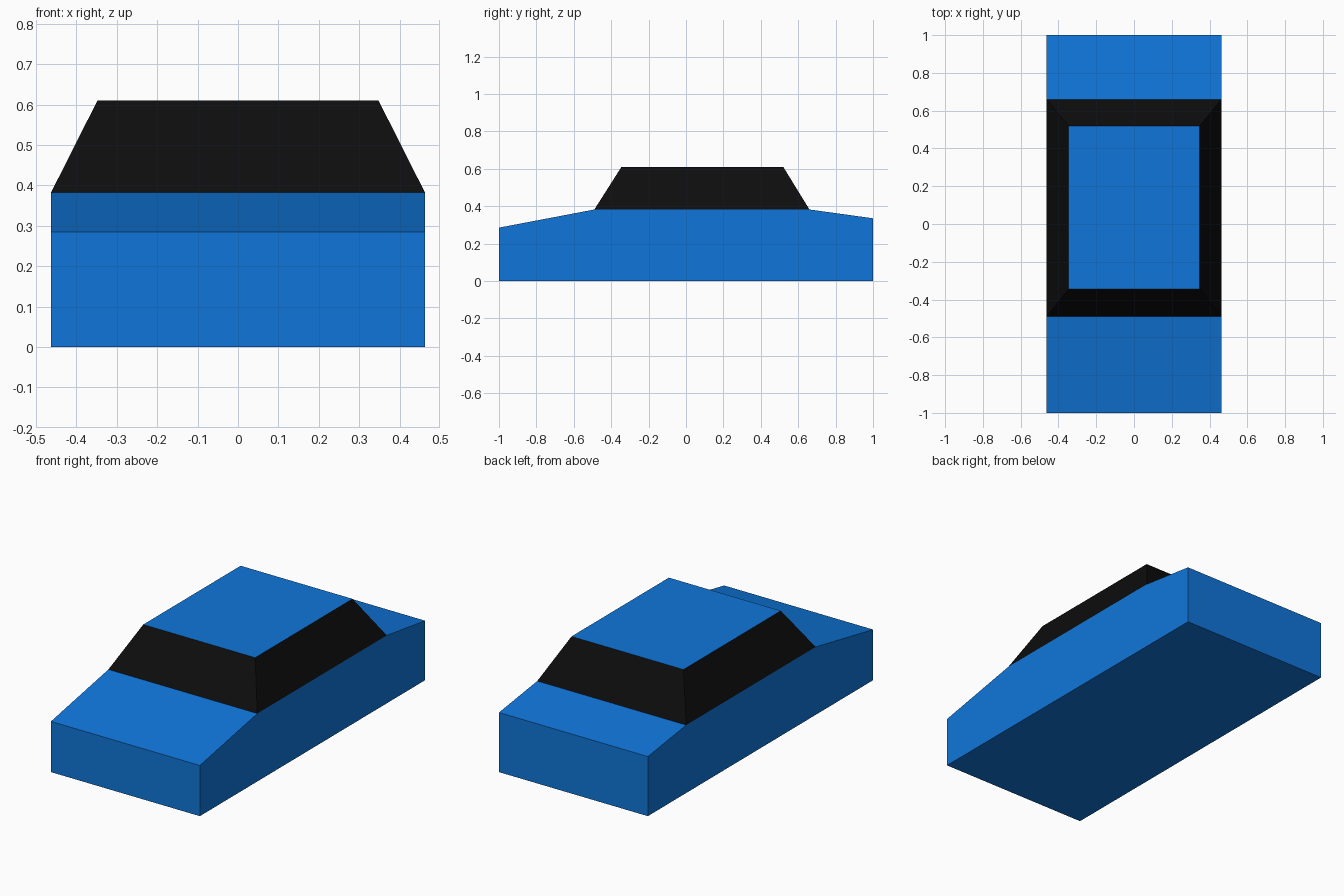
import bpy, bmesh

if "Cube" in bpy.data.objects:
    bpy.data.objects.remove(bpy.data.objects["Cube"])

W, TW = 0.463, 0.348          # half width at the belt line and at the roof
BELT, ROOF = 0.382, 0.61      # heights
FRAME = 0.012                 # window frame width


def material(name, color):
    mat = bpy.data.materials.new(name)
    mat.diffuse_color = (*color, 1)
    mat.use_nodes = True
    mat.node_tree.nodes["Principled BSDF"].inputs["Base Color"].default_value = mat.diffuse_color
    return mat


def finish(bm, name, mats):
    bmesh.ops.remove_doubles(bm, verts=bm.verts, dist=1e-5)
    bmesh.ops.recalc_face_normals(bm, faces=bm.faces)
    mesh = bpy.data.meshes.new(name)
    bm.to_mesh(mesh)
    bm.free()
    for m in mats:
        mesh.materials.append(m)
    obj = bpy.data.objects.new(name, mesh)
    bpy.context.collection.objects.link(obj)
    return obj


paint = material("blue_paint", (0.005, 0.18, 0.7))
glass = material("black_glass", (0.004, 0.004, 0.004))

# Lower body: side profile extruded across the width
profile = [(-1, 0), (1, 0), (1, 0.335), (0.66, BELT), (-0.49, BELT), (-1, 0.285)]
bm = bmesh.new()
side = bm.faces.new([bm.verts.new((-W, y, z)) for y, z in profile])
ext = bmesh.ops.extrude_face_region(bm, geom=[side], use_keep_orig=True)
moved = [v for v in ext["geom"] if isinstance(v, bmesh.types.BMVert)]
bmesh.ops.translate(bm, verts=moved, vec=(2 * W, 0, 0))
finish(bm, "lower_body", [paint])

# Cabin: tapered greenhouse whose panels are inset into frames and glass
bm = bmesh.new()
F, A, C, R = -0.49, -0.345, 0.52, 0.66   # front base, roof front, roof rear, rear base


def panel(*pts):
    return bm.faces.new([bm.verts.new(p) for p in pts])


def base(x, y):
    return (x * W, y, BELT)


def top(x, y):
    return (x * TW, y, ROOF)


panes = [panel(base(-1, F), base(1, F), top(1, A), top(-1, A))]            # windscreen
for s in (-1, 1):
    panes += [
        panel(base(s, F), base(s, A), top(s, A)),                          # front quarter
        panel(base(s, A), base(s, C), top(s, C), top(s, A)),               # side window
        panel(base(s, C), base(s, R), top(s, C)),                          # rear quarter
        panel(base(0, R), base(s, R), top(s, C), top(0, C)),               # half rear window
    ]
panel(top(-1, A), top(1, A), top(1, C), top(0, C), top(-1, C))             # roof
bmesh.ops.inset_individual(bm, faces=panes, thickness=FRAME, use_even_offset=True)
for f in panes:
    f.material_index = 1
finish(bm, "cabin", [paint, glass])
